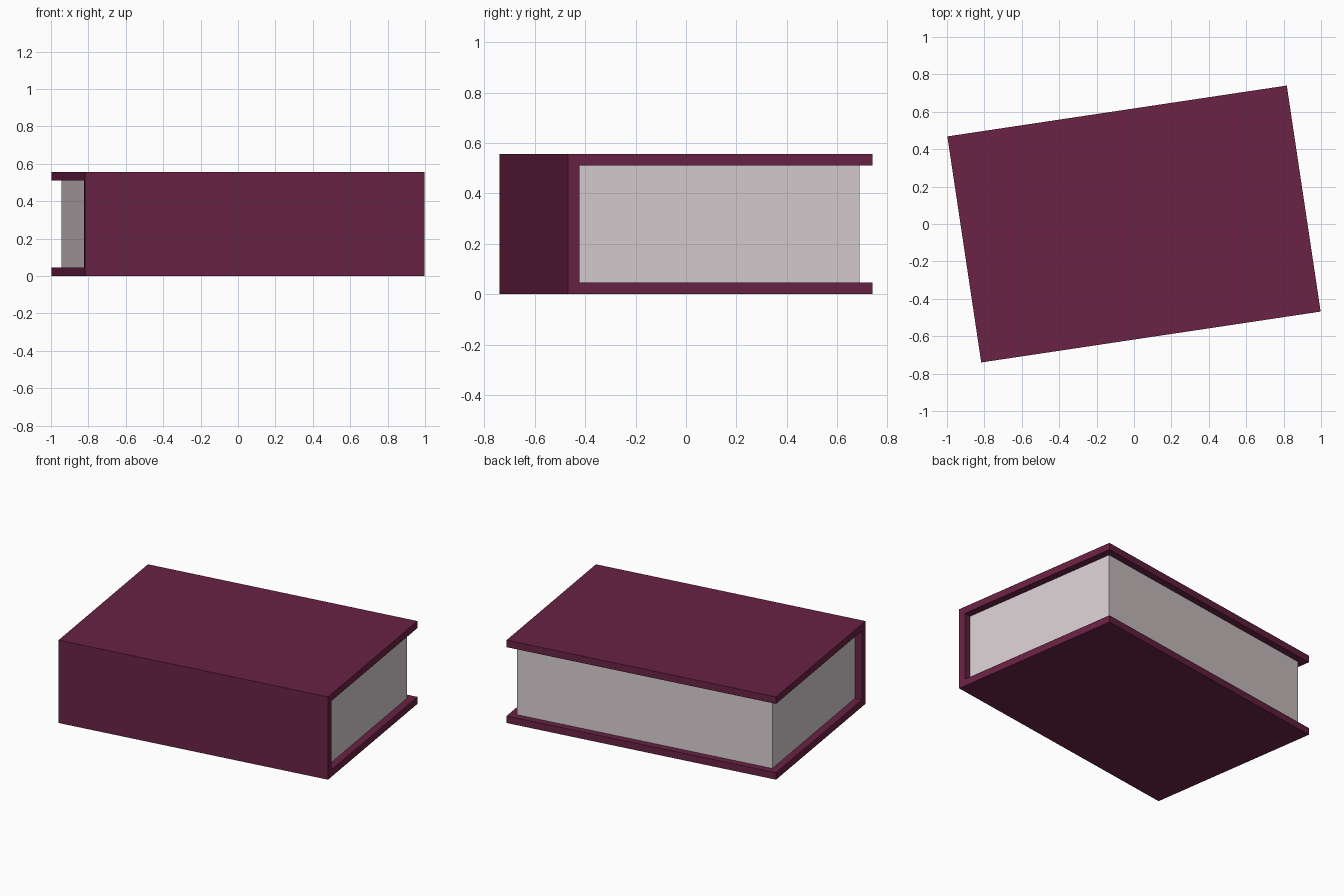
import bpy, bmesh, math
from mathutils import Matrix

if "Cube" in bpy.data.objects:
    bpy.data.objects.remove(bpy.data.objects["Cube"])

L, D, H, T = 1.835, 1.222, 0.557, 0.047   # length, depth, height, cover thickness
ROT = Matrix.Rotation(math.atan2(0.272, 1.815), 4, 'Z')


def material(name, rgb):
    m = bpy.data.materials.new(name)
    m.diffuse_color = (*rgb, 1)
    m.use_nodes = True
    m.node_tree.nodes["Principled BSDF"].inputs["Base Color"].default_value = m.diffuse_color
    return m


def extrude_profile(name, profile, half_x, mat):
    """Extrude a closed (y, z) profile along x, turned to the book's angle."""
    bm = bmesh.new()
    face = bm.faces.new([bm.verts.new((-half_x, y, z)) for y, z in profile])
    ext = bmesh.ops.extrude_face_region(bm, geom=[face], use_keep_orig=True)
    verts = [g for g in ext['geom'] if isinstance(g, bmesh.types.BMVert)]
    bmesh.ops.translate(bm, verts=verts, vec=(2 * half_x, 0, 0))
    bmesh.ops.recalc_face_normals(bm, faces=bm.faces)
    bm.transform(ROT)
    me = bpy.data.meshes.new(name)
    bm.to_mesh(me)
    bm.free()
    me.materials.append(mat)
    ob = bpy.data.objects.new(name, me)
    bpy.context.collection.objects.link(ob)


burgundy = material("burgundy cover", (0.144, 0.016, 0.058))
paper = material("pale paper", (0.686, 0.617, 0.638))

# U-shaped cover with the spine at the front
f, b = -D / 2, D / 2
extrude_profile("cover", [(f, 0), (b, 0), (b, T), (f + T, T),
                          (f + T, H - T), (b, H - T), (b, H), (f, H)],
                L / 2, burgundy)

# Page block, inset from the three open edges
extrude_profile("pages", [(f + T, T), (b - 0.045, T),
                          (b - 0.045, H - T), (f + T, H - T)],
                L / 2 - 0.048, paper)
